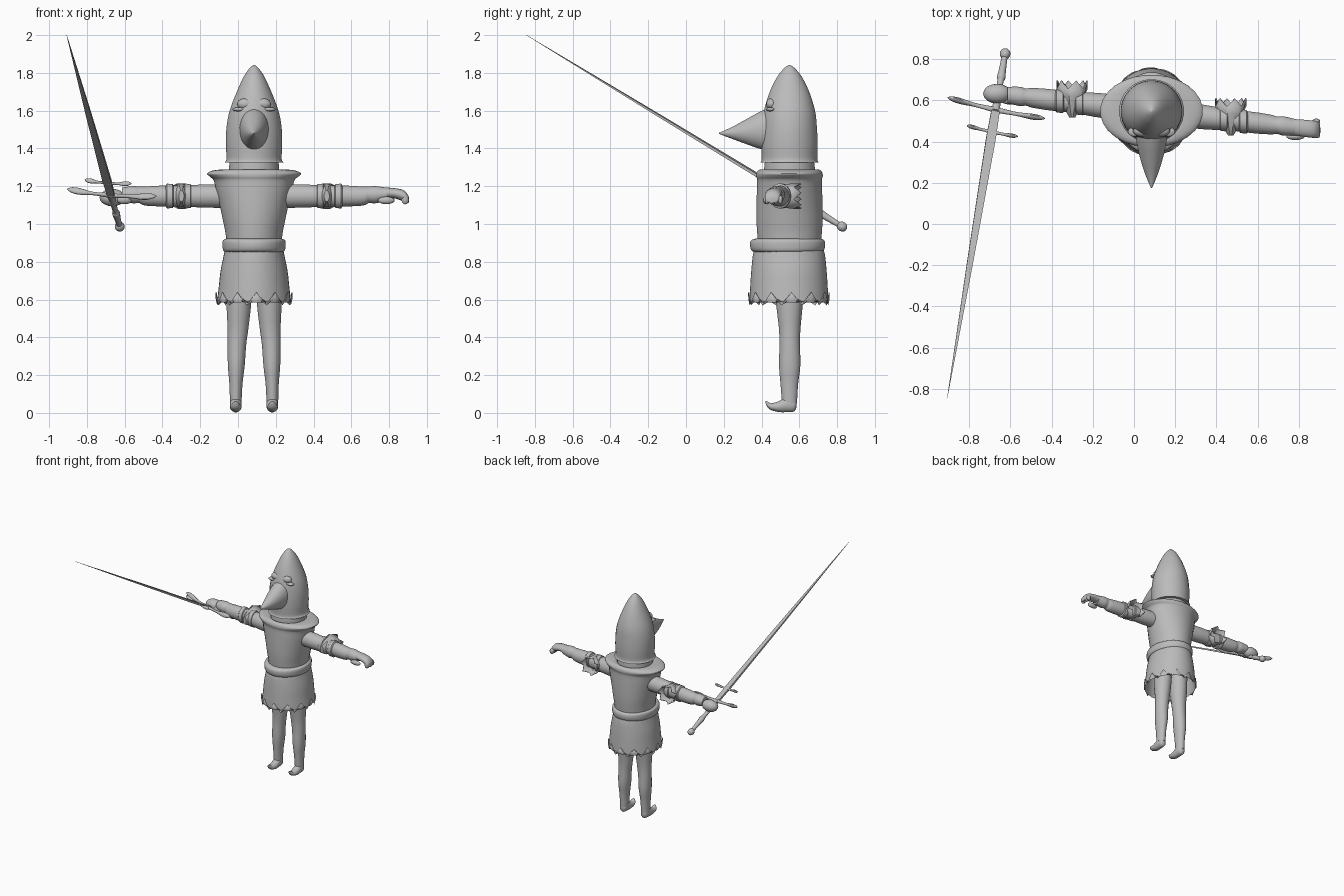
import bpy, bmesh, math
from mathutils import Matrix, Vector

cube = bpy.data.objects.get("Cube")
if cube:
    bpy.data.objects.remove(cube)

grey = bpy.data.materials.new("plain_grey")
grey.use_nodes = True
grey.diffuse_color = (0.5, 0.5, 0.5, 1)
grey.node_tree.nodes["Principled BSDF"].inputs["Base Color"].default_value = grey.diffuse_color

CX, CY, ARM_Z = 0.085, 0.548, 1.148


def finish(name, bm, matrix=None, angle=40):
    """Turn a bmesh into a shaded object."""
    bmesh.ops.recalc_face_normals(bm, faces=bm.faces)
    mesh = bpy.data.meshes.new(name)
    bm.to_mesh(mesh)
    bm.free()
    mesh.materials.append(grey)
    obj = bpy.data.objects.new(name, mesh)
    bpy.context.collection.objects.link(obj)
    if matrix:
        obj.matrix_world = matrix
    bpy.ops.object.select_all(action="DESELECT")
    obj.select_set(True)
    bpy.context.view_layer.objects.active = obj
    bpy.ops.object.shade_smooth_by_angle(angle=math.radians(angle))
    return obj


def refine(rows, steps=4):
    """Catmull-Rom interpolation between the rows of a loft."""
    out = []
    for i in range(len(rows) - 1):
        quad = [rows[max(0, min(len(rows) - 1, i + k))] for k in (-1, 0, 1, 2)]
        for s in range(steps):
            t = s / steps
            out.append([b + (c - a) * t / 2 + (a - 2.5 * b + 2 * c - d / 2) * t * t
                        + (1.5 * (b - c) + (d - a) / 2) * t ** 3
                        for a, b, c, d in zip(*quad)])
    return out + [rows[-1]]


def loft(name, axis, rows, n=28, smooth=True, zigzag=0, teeth_every=2, caps=(True, True),
         matrix=None, angle=40):
    """Elliptical rings along an axis: rows of (position, centre a, centre b, radius a, radius b)."""
    bm = bmesh.new()
    rings = []
    rows = refine(rows) if smooth else rows
    for k, (p, a, b, ra, rb) in enumerate(rows):
        ring = []
        for i in range(n):
            th = 2 * math.pi * (i + 0.5) / n
            u, v = a + ra * math.cos(th), b + rb * math.sin(th)
            q = p
            if zigzag and k == len(rows) - 1:
                q += zigzag * abs((i % teeth_every) * 2 / teeth_every - 1)
            co = {"x": (q, u, v), "y": (u, q, v), "z": (u, v, q)}[axis]
            ring.append(bm.verts.new(co))
        rings.append(ring)
    for lo, hi in zip(rings, rings[1:]):
        for i in range(n):
            j = (i + 1) % n
            bm.faces.new((lo[i], lo[j], hi[j], hi[i]))
    for use, ring in zip(caps, (rings[0], rings[-1])):
        if use:
            bm.faces.new(ring)
    return finish(name, bm, matrix, angle)


def body(name, rows, **kw):
    """Loft around the upright body axis: rows of (height, half width, half depth)."""
    return loft(name, "z", [(z, CX, CY, rx, ry) for z, rx, ry in rows], **kw)


def blob(name, centre, radii, matrix=None):
    bm = bmesh.new()
    bmesh.ops.create_uvsphere(bm, u_segments=16, v_segments=10, radius=1)
    bmesh.ops.transform(bm, verts=bm.verts,
                        matrix=Matrix.Translation(centre) @ Matrix.Diagonal((*radii, 1)))
    return finish(name, bm, matrix, 60)


def thicken(obj, amount):
    mod = obj.modifiers.new("thickness", "SOLIDIFY")
    mod.thickness = amount


# Pointed helmet with flared rim, beaked visor and brows
body("helmet", [(1.325, .158, .155), (1.345, .147, .148), (1.42, .15, .15), (1.51, .147, .146),
                (1.6, .13, .136), (1.7, .092, .105), (1.78, .055, .065), (1.825, .024, .028),
                (1.842, .003, .003)])
loft("beak", "y", [(.175, CX, 1.48, .003, .003), (.24, CX, 1.482, .03, .03),
                   (.31, CX, 1.488, .053, .062), (.38, CX, 1.495, .07, .094),
                   (.43, CX, 1.5, .077, .112), (.47, CX, 1.5, .08, .115)])
for s, side in ((1, "left"), (-1, "right")):
    blob(side + "_eyelid", (CX + s * .08, .448, 1.607), (.035, .024, .011))
    blob(side + "_brow", (CX + s * .045, .452, 1.635), (.045, .028, .03))

# Neck, tunic and belt
body("neck", [(1.2, .135, .135), (1.27, .135, .138), (1.34, .13, .13)], smooth=False)
body("tunic", [(.88, .145, .165), (.95, .152, .172), (1.02, .166, .176), (1.1, .183, .176),
               (1.17, .2, .174), (1.23, .215, .172), (1.25, .235, .177), (1.268, .25, .176),
               (1.284, .215, .166), (1.288, .15, .148), (1.272, .13, .13)])
loft("belt", "z", [(.85, CX, .54, .15, .175), (.86, CX, .538, .164, .192),
                   (.885, CX, .538, .168, .2), (.912, CX, .538, .166, .196),
                   (.922, CX, .54, .15, .175)])

# Jagged skirt
skirt = loft("skirt", "z", [(.88, CX, .545, .152, .18), (.83, CX, .545, .162, .192),
                            (.75, CX, .545, .178, .2), (.66, CX, .545, .188, .206),
                            (.575, CX, .545, .198, .21)],
             n=48, zigzag=.062, teeth_every=4, caps=(True, False))
for v in skirt.data.vertices:
    if v.co.z < .6375 and v.co.z > .63:
        v.co.z = .638
thicken(skirt, .006)


def arm_point(s, d):
    """Point on the slightly turned arm line at a distance from the body axis."""
    return CX + s * d, CY - s * .112 * d


def arm_loft(name, s, rows, **kw):
    return loft(name, "x", [(*arm_point(s, d), z, ry, rz) for d, z, ry, rz in rows], **kw)


for s, side in ((1, "left"), (-1, "right")):
    # Arms with rolled wrist
    arm_loft(side + "_arm", s, [(.1, ARM_Z, .06, .062), (.25, ARM_Z, .06, .062),
                                (.38, ARM_Z, .052, .056), (.5, ARM_Z, .052, .055),
                                (.58, ARM_Z, .048, .05), (.61, 1.155, .042, .043),
                                (.64, 1.155, .047, .046), (.7, 1.157, .04, .036)])
    # Elbow guard: two straps and a spiked cup
    for part, d in (("inner", .33), ("outer", .425)):
        arm_loft(f"{side}_{part}_elbow_strap", s,
                 [(d, ARM_Z, .05, .054), (d + .006, ARM_Z, .058, .064),
                  (d + .036, ARM_Z, .058, .066), (d + .044, ARM_Z, .05, .054)], smooth=False)
    x, y = arm_point(s, .385)
    cup = loft(side + "_elbow_cup", "y",
               [(y - .075, x, ARM_Z, .014, .03), (y - .03, x, ARM_Z, .04, .056),
                (y + .03, x, ARM_Z, .06, .066), (y + .065, x, ARM_Z, .078, .07)],
               n=12, smooth=False, zigzag=.04, caps=(True, False), angle=25)
    thicken(cup, .006)

    # Legs and curled-toe shoes
    lx = CX + s * .085
    loft(side + "_leg", "z", [(.85, lx - s * .01, .55, .07, .085), (.6, lx - s * .005, .548, .067, .073),
                              (.45, lx, .549, .056, .058), (.36, lx + s * .006, .549, .05, .055),
                              (.25, lx + s * .009, .549, .045, .057), (.15, lx + s * .011, .547, .035, .047),
                              (.05, lx + s * .012, .548, .031, .04)], n=20)
    fx = lx + s * .012
    loft(side + "_shoe", "y", [(.585, fx, .045, .012, .015), (.572, fx, .043, .027, .036),
                               (.53, fx, .043, .031, .04), (.49, fx, .033, .031, .029),
                               (.45, fx, .033, .027, .018), (.432, fx, .045, .018, .016),
                               (.422, fx, .056, .006, .006)], n=16)

# Open left hand
arm_loft("left_palm", 1, [(.64, 1.158, .042, .034), (.69, 1.163, .04, .03), (.74, 1.163, .042, .027),
                          (.79, 1.15, .042, .03), (.815, 1.132, .036, .022), (.82, 1.125, .01, .008)], n=18)
for i in range(4):
    blob(f"left_finger_{i + 1}", (.885, .43 + i * .023, 1.128), (.019, .013, .024))
blob("left_thumb", (.785, .425, 1.125), (.045, .017, .02))

# Gripping right hand
blob("right_fist", (-.665, .633, 1.14), (.068, .048, .046))
blob("right_thumb", (-.6, .6, 1.13), (.045, .02, .025))

# Sword, built along its own z axis from pommel to tip
pommel, tip = Vector((-.623, .845, .975)), Vector((-.907, -.845, 2))
along = (tip - pommel).normalized()
flat = along.cross(Vector((.475, -.092, -.045))).normalized()
wide = flat.cross(along)
frame = Matrix((wide, flat, along)).transposed().to_4x4()
frame.translation = pommel
length = (tip - pommel).length
blob("sword_pommel", (0, 0, .022), (.026, .026, .028), frame)
loft("sword_grip", "z", [(.03, 0, 0, .014, .014), (.12, 0, 0, .018, .018), (.16, 0, 0, .021, .021),
                         (.19, 0, 0, .015, .015), (.35, 0, 0, .02, .016)], n=14, matrix=frame)
loft("sword_blade", "z", [(.33, 0, 0, .028, .01), (.5, 0, 0, .033, .011), (1.2, 0, 0, .021, .008),
                          (length, 0, 0, .001, .001)], n=4, smooth=False, matrix=frame @ Matrix.Identity(4))
for part, p, half in (("long", .343, .243), ("short", .47, .127)):
    rows = [(.0, .012, .014), (.4, .009, .01), (.72, .019, .012), (.9, .015, .01), (1, .002, .002)]
    rows = [(-t, a, b) for t, a, b in rows[:0:-1]] + rows
    k = half / .243
    loft(f"sword_{part}_guard", "x", [(t * half, .018 * t * t * k, p, a * k ** .5, b * k ** .5)
                                      for t, a, b in rows], n=12, matrix=frame)
